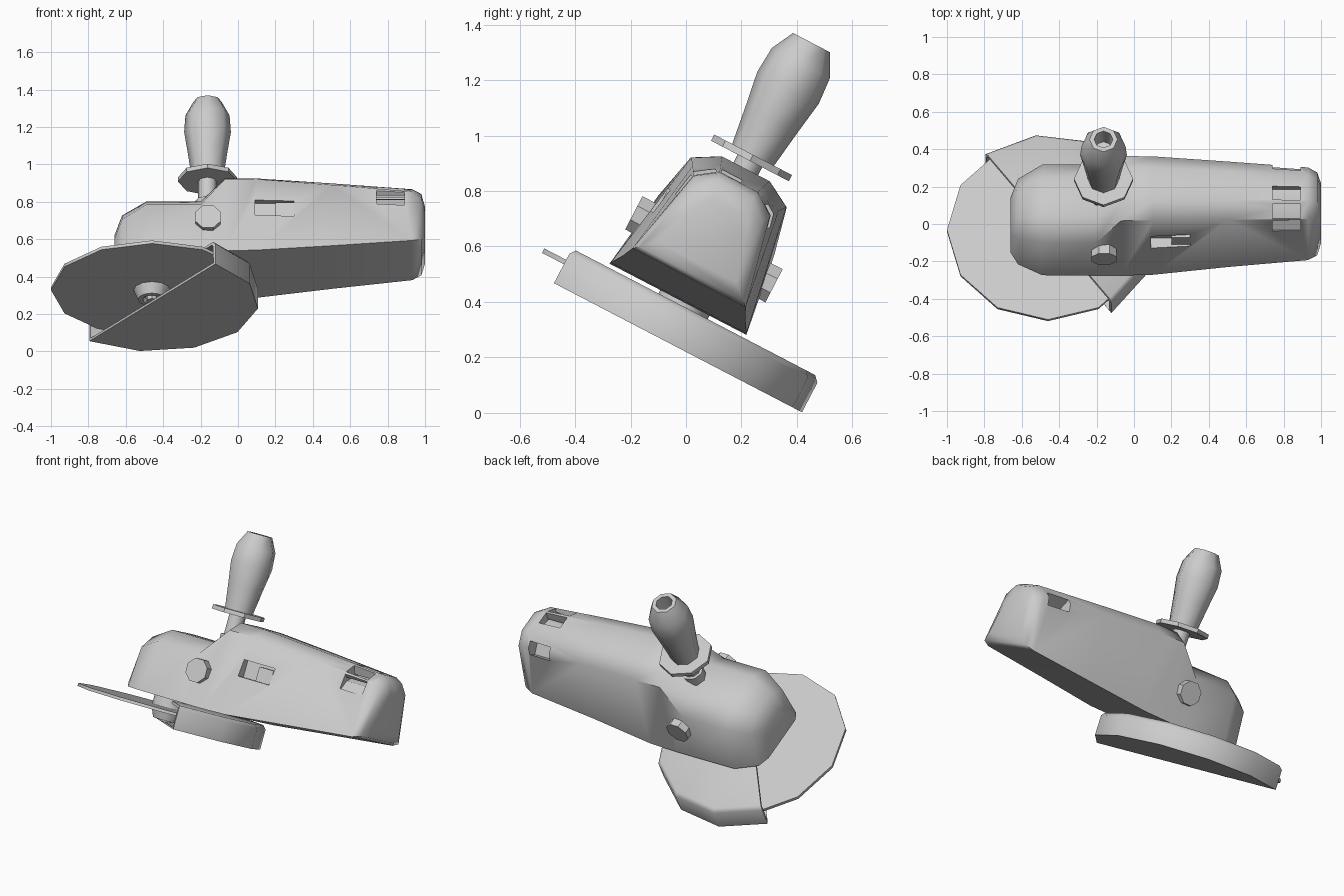
import bpy, bmesh, math
from mathutils import Matrix, Vector

cube = bpy.data.objects.get("Cube")
if cube:
    bpy.data.objects.remove(cube, do_unlink=True)

# The tool is built upright in its own frame, then leaned about x
LEAN = Matrix.Rotation(math.radians(-27.5), 4, 'X')
MID = -0.215            # centre line of the body
HANDLE_X = -0.163

grey = bpy.data.materials.new("light_grey")
grey.use_nodes = True
grey.diffuse_color = (0.6, 0.6, 0.6, 1)
grey.node_tree.nodes["Principled BSDF"].inputs["Base Color"].default_value = (0.6, 0.6, 0.6, 1)


def finish(name, bm, place=Matrix(), smooth=40):
    bmesh.ops.recalc_face_normals(bm, faces=bm.faces)
    mesh = bpy.data.meshes.new(name)
    bm.to_mesh(mesh)
    bm.free()
    mesh.materials.append(grey)
    obj = bpy.data.objects.new(name, mesh)
    bpy.context.collection.objects.link(obj)
    obj.matrix_world = LEAN @ place
    if smooth:
        shade(obj, smooth)
    return obj


def shade(obj, angle):
    bpy.ops.object.select_all(action='DESELECT')
    obj.select_set(True)
    bpy.context.view_layer.objects.active = obj
    bpy.ops.object.shade_smooth_by_angle(angle=math.radians(angle))


def apply_modifiers(obj):
    bpy.context.view_layer.objects.active = obj
    for mod in list(obj.modifiers):
        bpy.ops.object.modifier_apply(modifier=mod.name)


def skin(bm, rings, closed=True):
    """Bridge successive rings of points with quads and return the vertex rings."""
    loops = [[bm.verts.new(p) for p in ring] for ring in rings]
    n = len(loops[0])
    for a, b in zip(loops, loops[1:]):
        for i in range(n if closed else n - 1):
            j = (i + 1) % n
            bm.faces.new((a[i], a[j], b[j], b[i]))
    return loops


def lathe(name, profile, sides, place, smooth=40, turn=0.0):
    """Turn a (radius, height) profile and cap both ends."""
    bm = bmesh.new()
    rings = [[(r * math.cos(math.tau * (i + turn) / sides),
               r * math.sin(math.tau * (i + turn) / sides), h) for i in range(sides)]
             for r, h in profile]
    loops = skin(bm, rings)
    bm.faces.new(loops[0])
    bm.faces.new(loops[-1])
    return finish(name, bm, place, smooth)


def box(name, size, place):
    bm = bmesh.new()
    bmesh.ops.create_cube(bm, size=1, matrix=Matrix.Diagonal((*size, 1)))
    return finish(name, bm, place, 0)


# Body: x, bottom half width, bottom, top half width, top, shoulder drop
sections = [
    (-0.66, 0.15, 0.37, 0.11, 0.56, 0.05),
    (-0.62, 0.21, 0.35, 0.18, 0.66, 0.07),
    (-0.49, 0.276, 0.35, 0.235, 0.73, 0.08),
    (-0.20, 0.278, 0.35, 0.235, 0.73, 0.08),
    (-0.07, 0.278, 0.35, 0.195, 0.88, 0.055),
    (0.10, 0.276, 0.355, 0.193, 0.88, 0.055),
    (0.50, 0.25, 0.395, 0.175, 0.855, 0.055),
    (0.93, 0.23, 0.437, 0.155, 0.825, 0.055),
    (0.98, 0.21, 0.455, 0.14, 0.80, 0.06),
    (1.00, 0.16, 0.50, 0.11, 0.73, 0.06),
]
bm = bmesh.new()
rings = []
for x, hb, wb, ht, wt, drop in sections:
    half = [(hb, wb), (ht, wt - drop), (ht / 2, wt)]
    rings.append([(x, MID - h, w) for h, w in half] +
                 [(x, MID + h, w) for h, w in reversed(half)])
loops = skin(bm, rings)
bm.faces.new(loops[0])
bm.faces.new(loops[-1])
body = finish("body", bm, smooth=0)

# Cutters: switch window on the front side and cooling slots round the rear
cutters = [box("switch_cutter", (0.21, 0.10, 0.10),
               Matrix.Translation((0.195, MID - 0.225, 0.637)))]
for angle, reach in ((-54, 0.24), (-32, 0.235), (-8, 0.235), (42, 0.205)):
    spin = Matrix.Translation((0.815, MID, 0.6)) @ Matrix.Rotation(math.radians(angle), 4, 'X').inverted()
    cutters.append(box("slot_cutter", (0.15, 0.08, 0.11), spin @ Matrix.Translation((0, 0, reach))))
for cutter in cutters:
    mod = body.modifiers.new("cut", 'BOOLEAN')
    mod.operation = 'DIFFERENCE'
    mod.solver = 'EXACT'
    mod.object = cutter
bpy.context.view_layer.update()
apply_modifiers(body)
for cutter in cutters:
    bpy.data.objects.remove(cutter, do_unlink=True)
shade(body, 50)

# Sliding switch inside the window
box("switch", (0.10, 0.05, 0.085), Matrix.Translation((0.25, MID - 0.19, 0.63)))

# Round screw bosses on both sides of the head
for name, side in (("front_boss", -1), ("back_boss", 1)):
    place = Matrix.Translation((-0.16, MID + side * 0.20, 0.553)) @ \
        Matrix.Rotation(-side * math.pi / 2, 4, 'X')
    lathe(name, [(0.073, 0), (0.073, 0.085)], 8, place, 30, 0.5)

# Side handle: boss, stem, collar and hollow grip
handle = Matrix.Translation((HANDLE_X, MID, 0))
lathe("handle_boss", [(0.068, 0.66), (0.068, 0.79)], 8, handle, 50)
lathe("handle_stem", [(0.05, 0.7), (0.05, 0.96)], 8, handle, 50)
lathe("handle_collar", [(0.158, 0.912), (0.158, 0.937)], 8, handle, 30)
lathe("handle_grip", [(0.085, 0.937), (0.105, 1.08), (0.125, 1.21), (0.118, 1.31),
                      (0.075, 1.393), (0.05, 1.393), (0.045, 1.28)], 8, handle, 50)

# Cutting disc with its spindle and clamping nut
hub = Matrix.Translation((-0.46, -0.187, 0))
lathe("cutting_disc", [(0.54, 0.272), (0.54, 0.29)], 12, hub, 30)
lathe("spindle", [(0.10, 0.28), (0.10, 0.38)], 12, hub, 40)
lathe("clamping_nut", [(0.10, 0.275), (0.075, 0.215), (0.05, 0.215), (0.05, 0.24)], 12, hub, 40)
lathe("spindle_tip", [(0.032, 0.25), (0.032, 0.205)], 8, hub, 40)

# Guard: half-round hollow shell, open along its straight side
bm = bmesh.new()
rings = []
for r, h in ((0.56, 0.195), (0.56, 0.315), (0.54, 0.336)):
    ring = []
    for i in range(7):
        a = math.radians(-54 + 30.33 * i)
        ring.append(Vector((r * math.cos(a), r * math.sin(a), h)))
    rings.append(ring)
loops = skin(bm, rings, closed=False)
bm.faces.new(loops[0])
bm.faces.new(loops[-1])
guard = finish("guard", bm, Matrix.Translation((-0.45, -0.185, 0)), 0)
# Thicken towards the inside
mod = guard.modifiers.new("shell", 'SOLIDIFY')
mod.thickness = 0.018
mod.offset = -1
apply_modifiers(guard)
shade(guard, 50)
